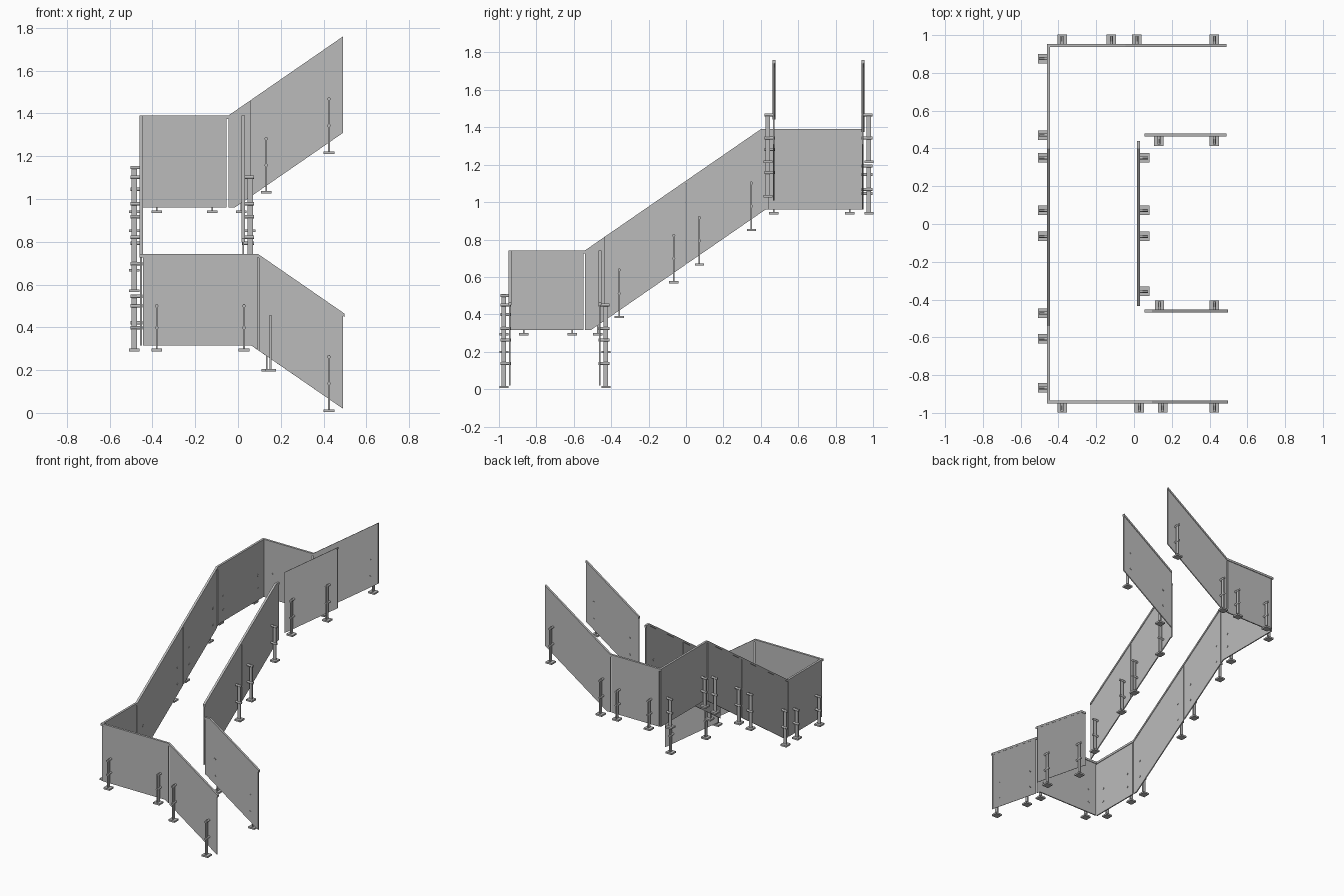
import bpy, bmesh, math
from mathutils import Vector, Matrix

if "Cube" in bpy.data.objects:
    bpy.data.objects.remove(bpy.data.objects["Cube"])

def material(name, v):
    m = bpy.data.materials.new(name)
    m.diffuse_color = (v, v, v, 1)
    m.use_nodes = True
    m.node_tree.nodes["Principled BSDF"].inputs["Base Color"].default_value = m.diffuse_color
    return m

GREY = material("grey", 0.5)
K = 0.69                       # slope of the stair flights

def place(axis, c, u, n, z):
    """Run coordinates (along, across, up) to world space."""
    return Vector((u, c + n, z)) if axis == 'x' else Vector((c + n, u, z))

def finish(name, bm):
    bmesh.ops.recalc_face_normals(bm, faces=bm.faces)
    me = bpy.data.meshes.new(name)
    bm.to_mesh(me)
    bm.free()
    me.materials.append(GREY)
    ob = bpy.data.objects.new(name, me)
    bpy.context.collection.objects.link(ob)
    return ob

def slab(bm, axis, c, profile, n0, n1):
    """Extrude an upright (u, z) profile across the run."""
    f = bm.faces.new([bm.verts.new(place(axis, c, u, n0, z)) for u, z in profile])
    ext = bmesh.ops.extrude_face_region(bm, geom=[f])['geom']
    d = place(axis, 0, 0, n1 - n0, 0)
    bmesh.ops.translate(bm, vec=d, verts=[g for g in ext if isinstance(g, bmesh.types.BMVert)])

def box(bm, axis, c, u0, u1, n0, n1, z0, z1):
    slab(bm, axis, c, [(u0, z0), (u1, z0), (u1, z1), (u0, z1)], n0, n1)

def panel(name, axis, c, profile):
    bm = bmesh.new()
    slab(bm, axis, c, profile, -0.004, 0.004)
    finish(name, bm)

def handrail(name, axis, c, path):
    bm = bmesh.new()
    under = [(u, z - 0.016) for u, z in reversed(path)]
    slab(bm, axis, c, path + under, -0.008, 0.008)
    finish(name, bm)

def pin(bm, axis, c, u, z, n0, n1, r):
    """Round stand-off through the panel."""
    rot = Matrix.Rotation(math.pi / 2, 4, 'X' if axis == 'x' else 'Y')
    loc = Matrix.Translation(place(axis, c, u, (n0 + n1) / 2, z))
    bmesh.ops.create_cone(bm, cap_ends=True, segments=12, radius1=r, radius2=r,
                          depth=abs(n1 - n0), matrix=loc @ rot)

def post(axis, c, s, u, z, h):
    bm = bmesh.new()
    box(bm, axis, c, u - 0.025, u + 0.025, s * 0.008, s * 0.056, z, z + 0.012)
    box(bm, axis, c, u - 0.004, u + 0.004, s * 0.020, s * 0.044, z + 0.012, z + h)
    for pz in (z + h - 0.008, z + h / 2):
        pin(bm, axis, c, u, pz, -s * 0.007, s * 0.050, 0.008)
    finish("post", bm)

# Landing, lower outer flight
LO, HI, LT, HT = 0.315, 0.96, 0.742, 1.39     # landing panel bottoms and rail tops
def low_t(u): return LT - K * (u - 0.095)      # lower flight lines
def low_b(u): return 0.02 + K * (0.49 - u)
def mid_t(u): return LT + K * (u + 0.54)       # middle flight lines
def mid_b(u): return LO + K * (u + 0.51)
def up_t(u): return HT + K * (u + 0.045)       # upper flight lines
def up_b(u): return HI + K * (u + 0.015)
G = 0.005                                      # panel top sits inside the rail

# Outer railing, lower side
Y0, X0, Y1 = -0.942, -0.453, 0.946
panel("lower_landing_panel", 'x', Y0, [(-0.445, LO), (0.062, LO), (0.091, low_b(0.091)), (0.091, LT - G), (-0.445, LT - G)])
panel("lower_outer_panel", 'x', Y0, [(0.099, low_b(0.099)), (0.49, low_b(0.49)), (0.49, low_t(0.49) - G), (0.099, low_t(0.099) - G)])
handrail("lower_outer_rail", 'x', Y0, [(-0.461, LT), (0.095, LT), (0.497, low_t(0.497))])
# Outer railing, long side
panel("lower_side_panel", 'y', X0, [(Y0, LO), (-0.549, LO), (-0.549, LT - G), (Y0, LT - G)])
panel("middle_outer_panel_a", 'y', X0, [(-0.541, LO), (-0.51, LO), (-0.003, mid_b(-0.003)), (-0.003, mid_t(-0.003) - G), (-0.541, LT - G)])
panel("middle_outer_panel_b", 'y', X0, [(0.003, mid_b(0.003)), (0.397, mid_b(0.397)), (0.397, mid_t(0.397) - G), (0.003, mid_t(0.003) - G)])
panel("upper_side_panel", 'y', X0, [(0.405, mid_b(0.405)), (0.425, HI), (Y1, HI), (Y1, HT - G), (0.405, HT - G)])
handrail("middle_outer_rail", 'y', X0, [(-0.95, LT), (-0.54, LT), (0.40, HT), (0.954, HT)])
# Outer railing, upper side
panel("upper_landing_panel", 'x', Y1, [(-0.445, HI), (-0.053, HI), (-0.053, HT - G), (-0.445, HT - G)])
panel("upper_outer_panel", 'x', Y1, [(-0.045, HI), (-0.015, HI), (0.49, up_b(0.49)), (0.49, up_t(0.49) - G), (-0.045, HT - G)])
handrail("upper_outer_rail", 'x', Y1, [(-0.461, HT), (-0.045, HT), (0.49, up_t(0.49))])

# Inner railing
YA, XM, YB = -0.46, 0.025, 0.47
panel("lower_inner_panel", 'x', YA, [(0.055, LO), (0.062, LO), (0.49, low_b(0.49)), (0.49, low_t(0.49) - G), (0.095, LT - G), (0.055, LT - G)])
handrail("lower_inner_rail", 'x', YA, [(0.055, LT), (0.095, LT), (0.497, low_t(0.497))])
panel("middle_inner_panel_a", 'y', XM, [(-0.435, mid_b(-0.435)), (-0.003, mid_b(-0.003)), (-0.003, mid_t(-0.003) - G), (-0.435, mid_t(-0.435) - G)])
panel("middle_inner_panel_b", 'y', XM, [(0.003, mid_b(0.003)), (0.425, HI), (0.44, HI), (0.44, HT - G), (0.40, HT - G), (0.003, mid_t(0.003) - G)])
handrail("middle_inner_rail", 'y', XM, [(-0.435, mid_t(-0.435)), (0.40, HT), (0.44, HT)])
panel("upper_inner_panel", 'x', YB, [(0.055, up_b(0.055)), (0.49, up_b(0.49)), (0.49, up_t(0.49) - G), (0.055, up_t(0.055) - G)])
handrail("upper_inner_rail", 'x', YB, [(0.055, up_t(0.055)), (0.49, up_t(0.49))])

# Posts: (axis, line, side, [(position, base height, post height)])
F, S = 0.22, 0.265
middle = [(-0.065, 0.565, S), (0.072, 0.66, S), (0.35, 0.845, S)]
runs = [
    ('x', Y0, -1, [(-0.38, 0.288, F), (0.028, 0.288, F), (0.152, 0.193, S), (0.425, 0.005, S)]),
    ('y', X0, -1, [(-0.868, 0.288, F), (-0.608, 0.288, F), (-0.472, 0.288, S)] + middle
        + [(0.47, 0.935, F), (0.875, 0.935, F)]),
    ('x', Y1, 1, [(-0.38, 0.935, F), (-0.12, 0.935, F), (0.015, 0.935, S), (0.425, 1.21, S)]),
    ('x', YA, 1, [(0.135, 0.193, S), (0.425, 0.005, S)]),
    ('y', XM, 1, [(-0.357, 0.38, S)] + middle),
    ('x', YB, -1, [(0.132, 1.025, S), (0.425, 1.21, S)]),
]
for axis, c, s, spots in runs:
    for u, z, h in spots:
        post(axis, c, s, u, z, h)
